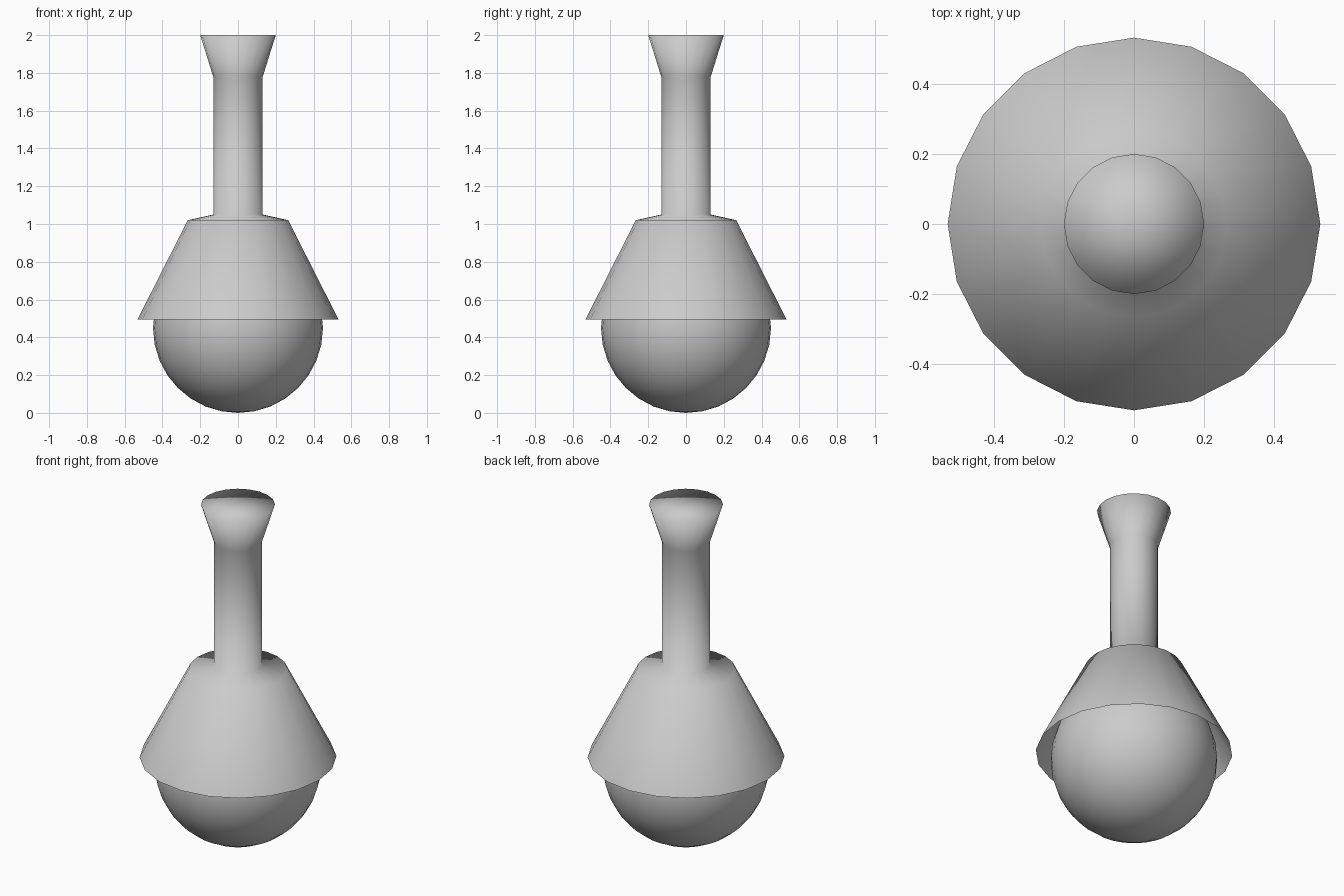
import bpy, bmesh, math

if "Cube" in bpy.data.objects:
    bpy.data.objects.remove(bpy.data.objects["Cube"])

SIDES = 20


def smooth_object(name, bm):
    for f in bm.faces:
        f.smooth = True
    mesh = bpy.data.meshes.new(name)
    bm.to_mesh(mesh)
    bm.free()
    obj = bpy.data.objects.new(name, mesh)
    bpy.context.collection.objects.link(obj)
    return obj


def lathe(name, profile):
    """Revolve (radius, z) pairs from bottom to top; radius 0 is a closing tip."""
    bm = bmesh.new()
    rings = []
    for r, z in profile:
        if r == 0:
            rings.append([bm.verts.new((0, 0, z))] * SIDES)
        else:
            rings.append([bm.verts.new((r * math.cos(2 * math.pi * i / SIDES),
                                        r * math.sin(2 * math.pi * i / SIDES), z))
                          for i in range(SIDES)])
    for low, high in zip(rings, rings[1:]):
        for i in range(SIDES):
            j = (i + 1) % SIDES
            corners = [low[i], low[j], high[j], high[i]]
            bm.faces.new(list(dict.fromkeys(corners)))
    return smooth_object(name, bm)


# Open-bottomed skirt, shoulder, neck and flared, capped top in one shell
lathe("skirt_and_neck", [(0.532, 0.495), (0.266, 1.02), (0.131, 1.05),
                         (0.131, 1.78), (0.2, 2.0), (0, 2.0)])

# Ball tucked under the skirt
bm = bmesh.new()
bmesh.ops.create_uvsphere(bm, u_segments=32, v_segments=16, radius=0.45)
bmesh.ops.translate(bm, vec=(0, 0, 0.45), verts=bm.verts)
smooth_object("ball", bm)
